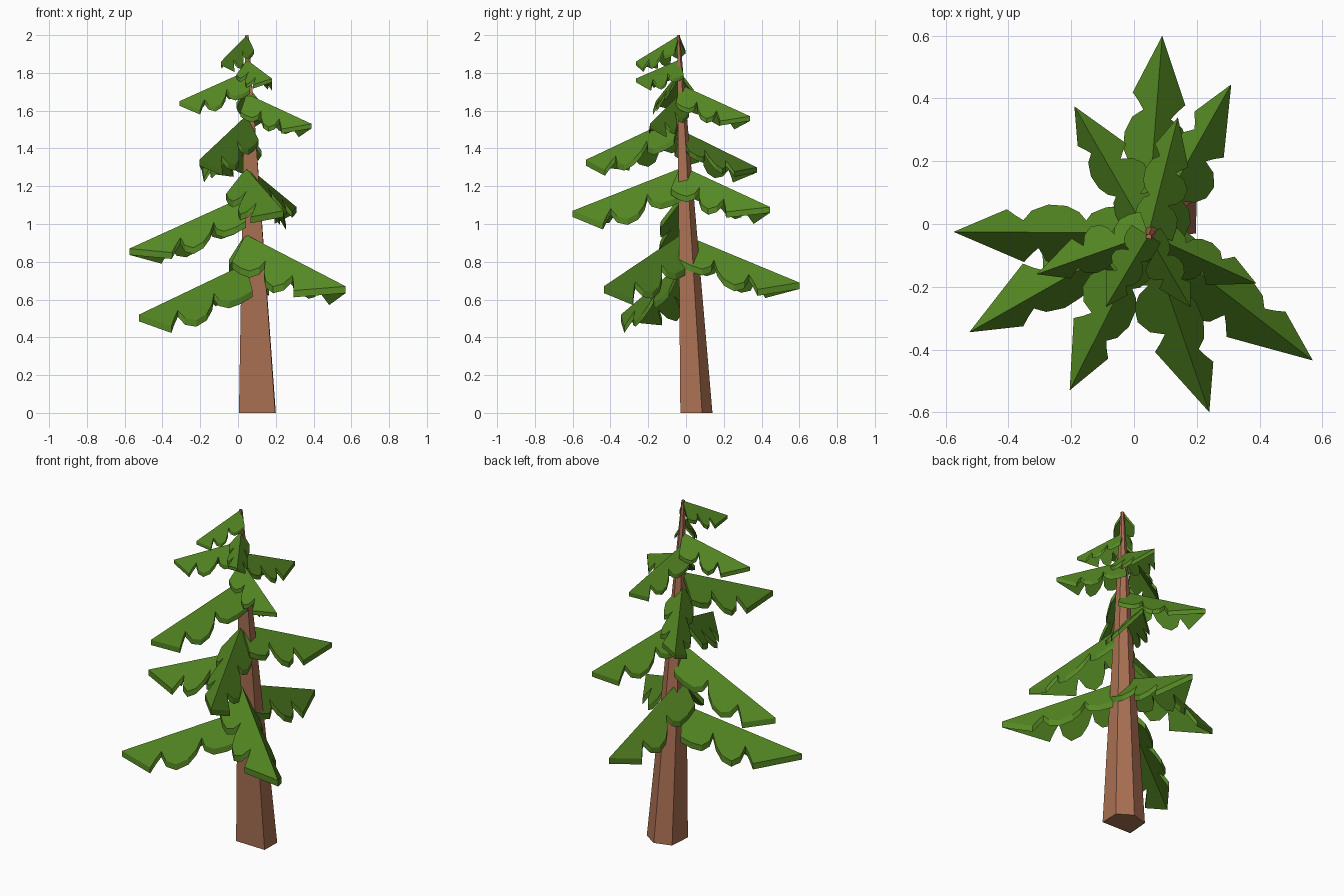
import bpy, bmesh
from mathutils import Vector

if "Cube" in bpy.data.objects:
    bpy.data.objects.remove(bpy.data.objects["Cube"])


def material(name, rgb):
    m = bpy.data.materials.new(name)
    m.diffuse_color = (*rgb, 1)
    m.use_nodes = True
    m.node_tree.nodes["Principled BSDF"].inputs["Base Color"].default_value = m.diffuse_color
    return m


def finish(bm, name, mat):
    bmesh.ops.recalc_face_normals(bm, faces=bm.faces)
    me = bpy.data.meshes.new(name)
    bm.to_mesh(me)
    bm.free()
    me.materials.append(mat)
    ob = bpy.data.objects.new(name, me)
    bpy.context.collection.objects.link(ob)
    return ob


bark = material("bark brown", (0.40, 0.16, 0.085))
needles = material("needle green", (0.092, 0.25, 0.017))

# Trunk: leaning five-sided taper
BASE = [(0.005, -0.025), (0.197, -0.03), (0.2, 0.085), (0.115, 0.14), (0.015, 0.11)]
C0, C1 = Vector((0.1, 0.05, 0)), Vector((0.047, -0.04, 2.0))
bm = bmesh.new()
low = [bm.verts.new((x, y, 0)) for x, y in BASE]
top = [bm.verts.new(C1 + (v.co - C0) * 0.09) for v in low]
bm.faces.new(low)
bm.faces.new(top)
for i in range(5):
    j = (i + 1) % 5
    bm.faces.new((low[i], low[j], top[j], top[i]))
finish(bm, "trunk", bark)

# Half outline of a bough: (fraction along ridge, half width)
LOBES = [(0, .105), (.10, .11), (.20, .105), (.27, .08), (.295, .05), (.33, .085),
         (.39, .11), (.48, .115), (.56, .09), (.60, .05), (.64, .07), (.68, .095)]


def bough(index, tip, root_z, skew):
    """Folded leaf with a straight ridge and two lobed, sloping sides."""
    root = Vector((0.035 + 0.006 * root_z, -0.018 - 0.009 * root_z, root_z))
    tip = Vector(tip)
    ridge = tip - root
    flat = Vector((ridge.x, ridge.y, 0))
    size = 0.25 + 0.75 * flat.length / 0.65
    left = Vector((-flat.y, flat.x, 0)).normalized()
    bm = bmesh.new()
    a, b = bm.verts.new(root), bm.verts.new(tip)
    for s in (1, -1):
        stretch = 1 + 0.11 * skew * s
        narrow = 0.92 - 0.2 * skew * s
        edge = []
        for t, w in LOBES:
            p = root + ridge * t * stretch + left * s * w * size * narrow
            p.z -= w * size * 1.35
            edge.append(bm.verts.new(p))
        bm.faces.new([a] + edge + [b])
    # thickness, straight down
    ext = bmesh.ops.extrude_face_region(bm, geom=list(bm.faces), use_keep_orig=True)
    moved = [g for g in ext["geom"] if isinstance(g, bmesh.types.BMVert)]
    bmesh.ops.translate(bm, verts=moved, vec=(0, 0, -0.035 * size))
    finish(bm, f"bough_{index}", needles)


# Boughs from bottom to top: tip, height at trunk, skew of the sides
BOUGHS = [
    ((-0.525, -0.345, 0.52), 0.79, 1),
    ((0.57, -0.435, 0.67), 0.945, 1),
    ((0.09, 0.60, 0.69), 0.95, 0.3),
    ((-0.575, -0.025, 0.87), 1.15, -0.6),
    ((0.24, -0.60, 1.07), 1.295, 1),
    ((0.31, 0.445, 1.09), 1.31, 1),
    ((-0.19, 0.375, 1.30), 1.50, 1),
    ((-0.205, -0.53, 1.34), 1.575, 0.8),
    ((0.39, -0.19, 1.53), 1.69, 0.8),
    ((0.14, 0.34, 1.57), 1.74, 0.8),
    ((-0.31, -0.16, 1.65), 1.81, 0.8),
    ((0.18, -0.265, 1.77), 1.87, 0.8),
    ((-0.09, -0.265, 1.86), 2.0, 0.8),
]
for i, (tip, z, skew) in enumerate(BOUGHS, 1):
    bough(i, tip, z, skew)
